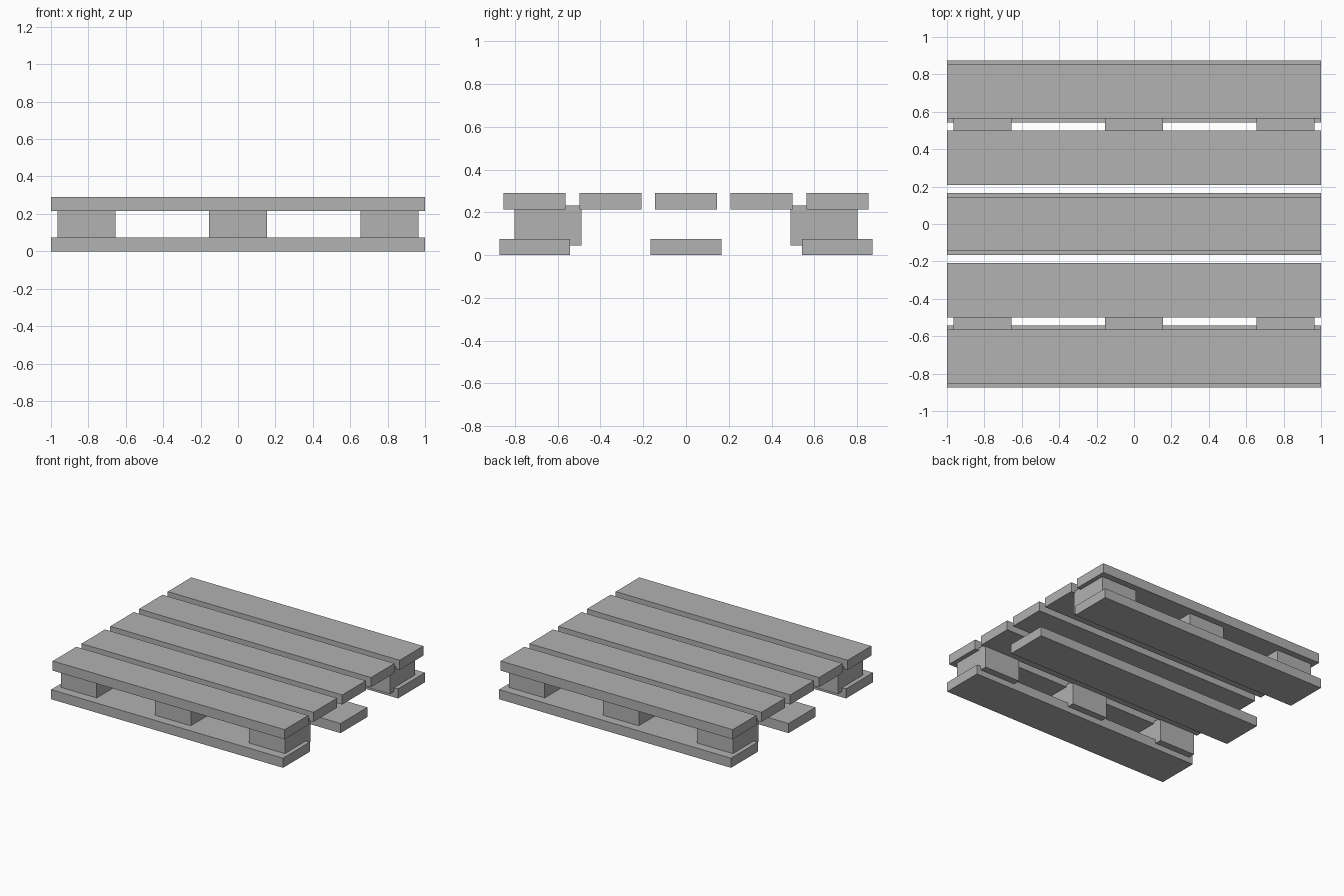
import bpy

if "Cube" in bpy.data.objects:
    bpy.data.objects.remove(bpy.data.objects["Cube"])

grey = bpy.data.materials.new("plain grey")
grey.diffuse_color = (0.445, 0.445, 0.445, 1.0)
grey.use_nodes = True
grey.node_tree.nodes["Principled BSDF"].inputs["Base Color"].default_value = grey.diffuse_color


def box(name, x, y, z0, z1, sx, sy):
    """Flat-sided box spanning z0..z1, centred on x, y."""
    bpy.ops.mesh.primitive_cube_add(size=1, location=(x, y, (z0 + z1) / 2))
    ob = bpy.context.object
    ob.name = name
    ob.scale = (sx, sy, z1 - z0)
    bpy.ops.object.transform_apply(location=False, rotation=False, scale=True)
    ob.data.materials.append(grey)
    return ob


# Five deck boards on top
for i in range(5):
    box(f"top_board_{i + 1}", 0, (i - 2) * 0.354, 0.215, 0.29, 2.0, 0.29)

# Three wider runners on the floor
for i in range(3):
    box(f"bottom_board_{i + 1}", 0, (i - 1) * 0.708, 0.0, 0.075, 2.0, 0.33)

# Spacer blocks along the front and back, sunk slightly into the boards
for side, y in (("front", -0.646), ("back", 0.646)):
    for i in range(3):
        box(f"{side}_block_{i + 1}", (i - 1) * 0.811, y, 0.045, 0.232, 0.31, 0.313)
